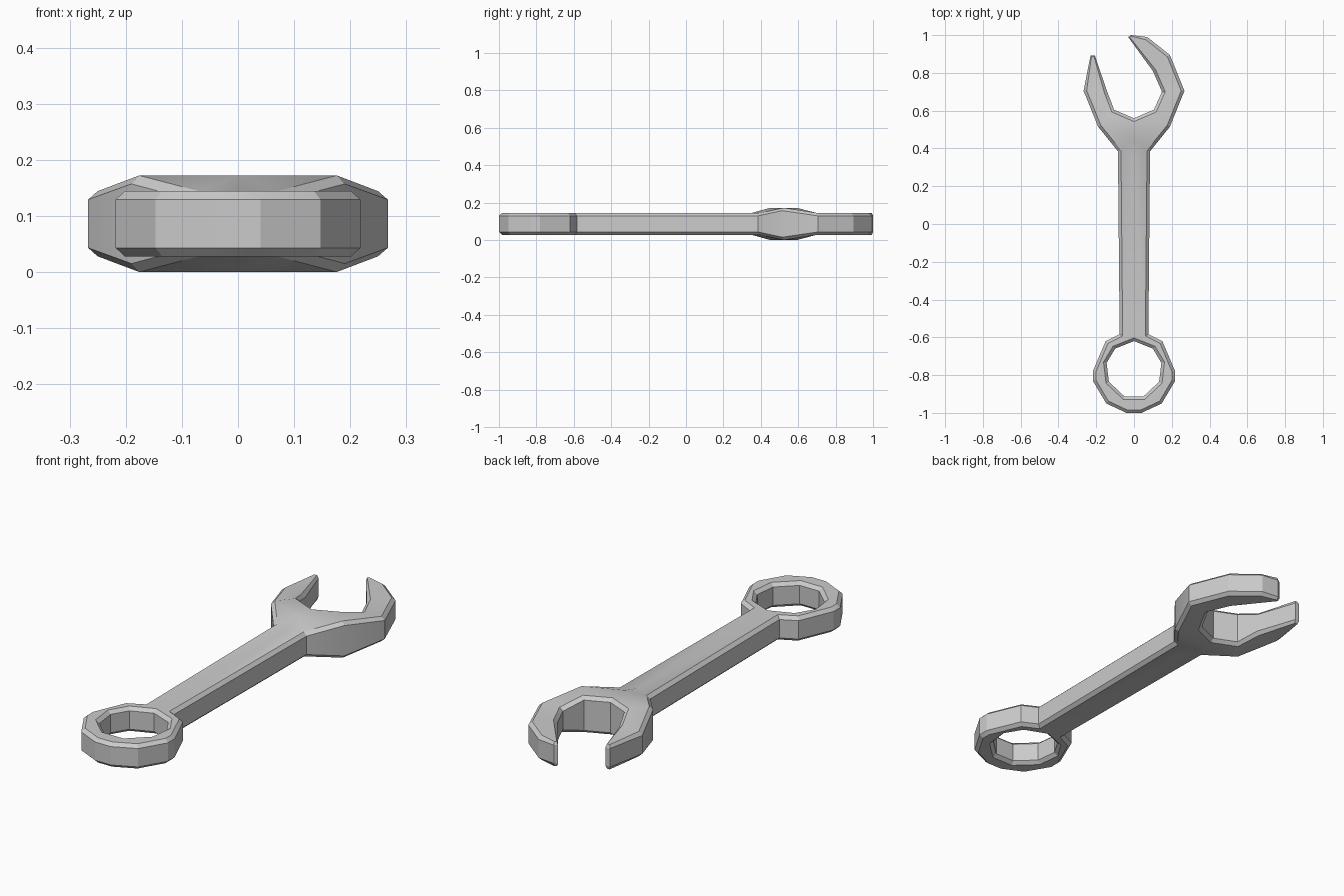
import bpy, bmesh, math
from mathutils import Vector
from mathutils.geometry import delaunay_2d_cdt

if "Cube" in bpy.data.objects:
    bpy.data.objects.remove(bpy.data.objects["Cube"])

MID = 0.086                     # mid-plane height
WALL, FACE = 0.043, 0.058       # half heights at the wall edge and at the flat face
BULGE = 0.028                   # extra half height in the throat of the open jaw
INSET = 0.016

# Outline: right half of ring and handle, then the lopsided jaw, each as (x, y)
half = [(0.04, -1.0), (0.147, -0.95), (0.218, -0.83), (0.218, -0.78),
        (0.15, -0.62), (0.076, -0.583), (0.085, 0.385), (0.19, 0.515), (0.267, 0.705)]
right_tip = [(0.19, 0.895), (0.07, 0.99), (-0.015, 1.0), (-0.031, 0.99)]
throat = [(0.10, 0.81), (0.148, 0.70), (0.105, 0.605), (0.0, 0.56), (-0.105, 0.605), (-0.142, 0.70)]
left_tip = [(-0.207, 0.892), (-0.23, 0.892)]
outline = half + right_tip + throat + left_tip + [(-x, y) for x, y in reversed(half)]

# Ring hole, clockwise so that the inset grows outward into the metal
hole_half = [(0.05, -0.913), (0.133, -0.835), (0.145, -0.735), (0.10, -0.66)]
hole = ([(-x, y) for x, y in hole_half] + [(0.0, -0.62)] + hole_half[::-1])

raised = {(0.19, 0.515), (-0.19, 0.515), (0.105, 0.605), (-0.105, 0.605), (0.0, 0.56)}
small = {(-0.015, 1.0), (-0.031, 0.99), (-0.207, 0.892), (-0.23, 0.892)}


def inset_loop(loop):
    """Move every corner toward the metal (left of the travel direction)."""
    result = []
    for i, p in enumerate(loop):
        a, b, c = Vector(loop[i - 1]), Vector(p), Vector(loop[(i + 1) % len(loop)])
        d1, d2 = (b - a).normalized(), (c - b).normalized()
        n1, n2 = Vector((-d1.y, d1.x)), Vector((-d2.y, d2.x))
        amount = 0.006 if p in small else INSET
        result.append(b + (n1 + n2) * amount / (1 + n1.dot(n2)))
    return result


bm = bmesh.new()
flat_points, flat_edges = [], []
face_verts = {1: [], -1: []}

# Side walls and bevels for both loops
for loop in (outline, hole):
    n = len(loop)
    inner = inset_loop(loop)
    lift = [BULGE if p in raised else 0 for p in loop]
    start = len(flat_points)
    flat_points += inner
    flat_edges += [(start + i, start + (i + 1) % n) for i in range(n)]
    walls, rims = {}, {}
    for s in (1, -1):
        walls[s] = [bm.verts.new((p[0], p[1], MID + s * (WALL + h))) for p, h in zip(loop, lift)]
        rims[s] = [bm.verts.new((p.x, p.y, MID + s * (FACE + h))) for p, h in zip(inner, lift)]
        face_verts[s] += rims[s]
    rows = [rims[-1], walls[-1], walls[1], rims[1]]
    for low, high in zip(rows, rows[1:]):
        for i in range(n):
            j = (i + 1) % n
            bm.faces.new((low[i], low[j], high[j], high[i]))

# Points on the centre line where the jaw swells out of the handle
for y, h in ((0.35, 0), (0.45, BULGE)):
    flat_points.append(Vector((0, y)))
    for s in (1, -1):
        face_verts[s].append(bm.verts.new((0, y, MID + s * (FACE + h))))

# Top and bottom faces
points, _, tris, origin, _, _ = delaunay_2d_cdt(flat_points, flat_edges, [], 1, 1e-5)
for tri in tris:
    centre = sum((points[i] for i in tri), Vector((0, 0))) / 3
    ids = [origin[i][0] for i in tri]
    n = len(outline)
    if all(n <= i < n + len(hole) for i in ids) or (centre - Vector((0, -0.77))).length < 0.11:
        continue
    for s in (1, -1):
        bm.faces.new([face_verts[s][i] for i in ids])

bmesh.ops.recalc_face_normals(bm, faces=bm.faces)
mesh = bpy.data.meshes.new("wrench")
bm.to_mesh(mesh)
bm.free()
wrench = bpy.data.objects.new("wrench", mesh)
bpy.context.collection.objects.link(wrench)
bpy.context.view_layer.objects.active = wrench
wrench.select_set(True)
bpy.ops.object.shade_smooth_by_angle(angle=math.radians(20))
